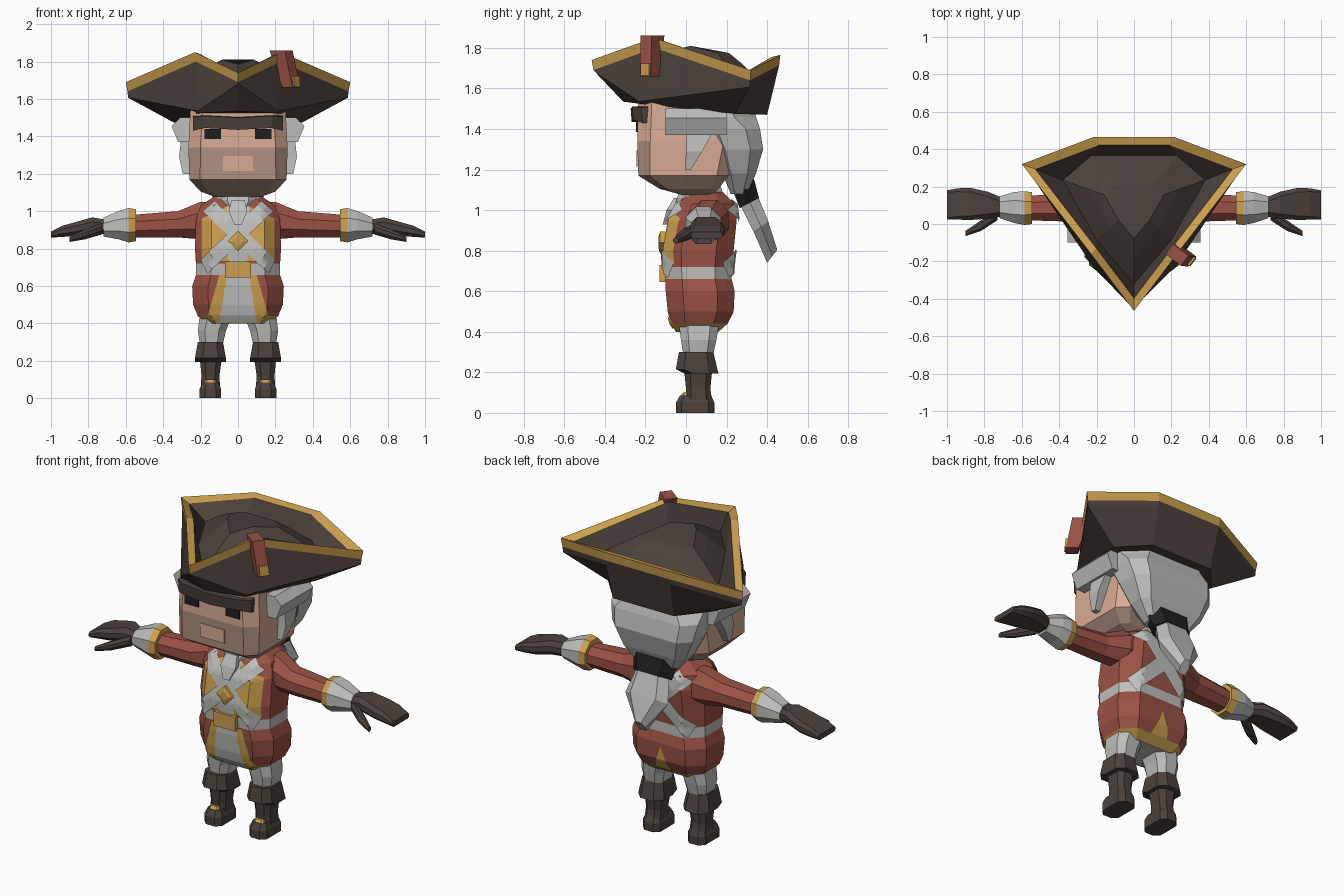
import bpy, bmesh, math
from mathutils import Vector
from mathutils.bvhtree import BVHTree

if "Cube" in bpy.data.objects:
    bpy.data.objects.remove(bpy.data.objects["Cube"])


def material(name, rgb):
    m = bpy.data.materials.new(name)
    m.diffuse_color = [((c / 255 + .055) / 1.055) ** 2.4 for c in rgb] + [1]
    m.use_nodes = True
    m.node_tree.nodes["Principled BSDF"].inputs["Base Color"].default_value = m.diffuse_color
    return m


RED = material("coat red", (155, 82, 69))
GOLD = material("gold", (204, 160, 78))
WHITE = material("off white", (190, 190, 188))
BROWN = material("dark brown", (76, 66, 60))
BLACK = material("black", (32, 32, 33))
SKIN = material("skin", (217, 172, 148))
STUBBLE = material("stubble", (178, 147, 130))


def finish(name, bm, mats):
    me = bpy.data.meshes.new(name)
    bm.to_mesh(me)
    bm.free()
    for m in mats:
        me.materials.append(m)
    ob = bpy.data.objects.new(name, me)
    bpy.context.collection.objects.link(ob)
    return ob


def loft(name, rings, mats, rule=None):
    """Skin a list of equal-sized point rings; rule(band, centre) gives the material index."""
    bm = bmesh.new()
    vs = [[bm.verts.new(p) for p in r] for r in rings]
    n = len(rings[0])
    for b in range(len(rings) - 1):
        for i in range(n):
            j = (i + 1) % n
            f = bm.faces.new((vs[b][i], vs[b][j], vs[b + 1][j], vs[b + 1][i]))
            f.material_index = rule(b, f.calc_center_median()) if rule else 0
    for b, r in ((-1, vs[0]), (len(rings) - 1, vs[-1])):
        f = bm.faces.new(r)
        f.material_index = rule(b, f.calc_center_median()) if rule else 0
    bmesh.ops.recalc_face_normals(bm, faces=bm.faces)
    return finish(name, bm, mats)


def cut_rect(a0, a1, b0, b1, k=.3):
    """Rectangle with cut corners, as eight 2D points."""
    c = min(a1 - a0, b1 - b0) * k
    return [(a0 + c, b0), (a1 - c, b0), (a1, b0 + c), (a1, b1 - c),
            (a1 - c, b1), (a0 + c, b1), (a0, b1 - c), (a0, b0 + c)]


def column(name, rows, mats, rule=None, k=.25):
    """Upright part from rows of (z, x0, x1, y0, y1)."""
    return loft(name, [[(x, y, z) for x, y in cut_rect(x0, x1, y0, y1, k)]
                       for z, x0, x1, y0, y1 in rows], mats, rule)


def limb(name, s, rows, mats, rule=None):
    """Sideways part from rows of (x, y, z, half depth, half height)."""
    return loft(name, [[(s * x, a, b) for a, b in cut_rect(y - hy, y + hy, z - hz, z + hz)]
                       for x, y, z, hy, hz in rows], mats, rule)


def box(name, x0, x1, y0, y1, z0, z1, mat):
    return loft(name, [[(x0, y0, z), (x1, y0, z), (x1, y1, z), (x0, y1, z)] for z in (z0, z1)], [mat])


# Coat body with waist belt and gold hem
rows = [(.40, .17, -.05, .16), (.44, .215, -.075, .205), (.50, .24, -.09, .235), (.60, .245, -.10, .24),
        (.66, .225, -.10, .225), (.72, .225, -.105, .225), (.80, .23, -.11, .235),
        (.95, .225, -.085, .25), (1.03, .20, -.04, .24), (1.09, .11, .01, .18)]
coat = column("coat", [(z, -h, h, a, b) for z, h, a, b in rows], [RED, GOLD, WHITE],
              lambda b, c: {-1: 2, 0: 1, 4: 2}.get(b, 0))
tree = BVHTree.FromPolygons([v.co for v in coat.data.vertices], [p.vertices for p in coat.data.polygons])


def patch(name, corners, mat, lift=.005, side=-1, n=14):
    """Thin cloth piece: a quad in x,z laid onto the coat's front or back."""
    bm = bmesh.new()
    a, b, c, d = [Vector(p) for p in corners]
    grid = []
    for i in range(n + 1):
        row = []
        for j in range(n + 1):
            p = a.lerp(b, i / n).lerp(d.lerp(c, i / n), j / n)
            hit = tree.ray_cast(Vector((p.x, side * 2, p.y)), Vector((0, -side, 0)))[0]
            row.append(bm.verts.new((p.x, (hit.y if hit else .05) + side * lift, p.y)))
        grid.append(row)
    for i in range(n):
        for j in range(n):
            f = bm.faces.new((grid[i][j], grid[i + 1][j], grid[i + 1][j + 1], grid[i][j + 1]))
            f.normal_update()
            if f.normal.y * side < 0:
                f.normal_flip()
    return finish(name, bm, [mat])


# Shirt and breeches front between the open coat edges
patch("shirt_front", [(-.05, .66), (.05, .66), (.06, 1.06), (-.06, 1.06)], WHITE, .009)
patch("breeches_front", [(-.10, .405), (.10, .405), (.06, .66), (-.06, .66)], WHITE, .007)
for s, side in ((1, "left"), (-1, "right")):
    patch(side + "_lapel", [(s * .045, .735), (s * .195, .735), (s * .195, .96), (s * .05, 1.03)], GOLD)
    patch(side + "_coat_edge", [(s * .10, .405), (s * .165, .43), (s * .10, .66), (s * .06, .66)], GOLD, .007)
    # Crossed straps, front and back
    for d, where, top in ((-1, "front", .125), (1, "back", .11)):
        patch(f"{side}_{where}_strap", [(s * top, 1.055), (s * .19, 1.0), (-s * .165, .665), (-s * .20, .74)],
              WHITE, .013 + .002 * s, d)
patch("coat_tail_vent", [(-.06, .43), (.06, .43), (.004, .58), (-.004, .58)], GOLD, .006, 1)

# Buckles
box("waist_buckle", -.07, .07, -.13, -.09, .645, .73, GOLD)
loft("strap_buckle", [[(-r, y, .84), (0, y, .84 - r), (r, y, .84), (0, y, .84 + r)]
                      for r, y in ((.055, -.10), (.055, -.128), (.03, -.135))], [GOLD])

# Neck scarf
column("neck_scarf", [(1.0, -.07, .07, -.06, .16), (1.06, -.115, .115, -.045, .19),
                      (1.12, -.10, .10, -.02, .17)], [WHITE])
loft("scarf_knot", [[(-w, y, z), (w, y, z), (w, y + .06, z), (-w, y + .06, z)]
                    for w, y, z in ((.02, -.115, .93), (.05, -.095, 1.0), (.035, -.06, 1.06))], [WHITE])

for s, side in ((1, "left"), (-1, "right")):
    # Sleeve, cuff and glove
    limb(side + "_sleeve", s, [(.10, .13, .96, .07, .085), (.20, .115, .95, .095, .10),
                               (.32, .09, .93, .078, .07), (.57, .085, .92, .065, .06)], [RED])
    limb(side + "_cuff", s, [(.545, .085, .925, .085, .085), (.585, .085, .925, .09, .092),
                             (.64, .088, .925, .083, .075), (.72, .09, .915, .058, .05)],
         [GOLD, WHITE], lambda b, c: 0 if b < 1 else 1)
    limb(side + "_glove", s, [(.70, .09, .915, .048, .038), (.78, .10, .925, .072, .042),
                              (.87, .107, .905, .085, .036), (.94, .107, .892, .084, .030),
                              (1.0, .102, .875, .078, .016)], [BROWN])
    limb(side + "_thumb", s, [(.73, .05, .905, .03, .03), (.82, -.01, .875, .028, .026),
                              (.90, -.05, .85, .014, .014)], [BROWN])

    # Breeches leg, boot and shoe buckle
    def leg(name, table, mat):
        column(f"{side}_{name}", [(z, min(s * a, s * b), max(s * a, s * b), c, d)
                                  for z, a, b, c, d in table], [mat])
    leg("breeches", [(.27, .085, .20, -.01, .13), (.36, .065, .215, -.025, .15),
                     (.48, .015, .20, -.04, .17)], WHITE)
    leg("boot_cuff", [(.195, .065, .23, -.01, .16), (.215, .065, .23, -.05, .155),
                      (.30, .08, .215, -.035, .135)], BROWN)
    leg("boot_shaft", [(.05, .095, .20, .0, .13), (.12, .10, .195, .0, .12),
                       (.22, .085, .205, -.01, .13)], BROWN)
    leg("boot_foot", [(0, .09, .205, -.05, .14), (.05, .09, .205, -.05, .14),
                      (.085, .105, .19, -.03, .125)], BROWN)
    leg("shoe_buckle", [(.075, .115, .18, -.034, .02), (.10, .12, .175, -.015, .02)], GOLD)

    # Eye, wig curl and hanging lock
    box(side + "_eye", *sorted((s * .09, s * .18)), -.246, -.20, 1.385, 1.44, BLACK)
    loft(side + "_wig_curl", [[(s * .24, -.10, z), (s * w, -.10, z), (s * w, .20, z), (s * .24, .20, z)]
                              for w, z in ((.32, 1.37), (.355, 1.455), (.31, 1.50))], [WHITE])
    loft(side + "_wig_lock", [[(s * .255, a, z), (s * w, a, z), (s * w, b, z), (s * .255, b, z)]
                              for w, a, b, z in ((.295, -.005, .025, 1.20), (.315, .0, .08, 1.29),
                                                 (.305, .0, .13, 1.38))], [WHITE])

# Head with stubbled jaw
column("head", [(1.075, -.12, .12, -.02, .13), (1.105, -.20, .20, -.13, .16), (1.17, -.26, .26, -.235, .21),
                (1.34, -.265, .265, -.24, .25), (1.54, -.255, .255, -.235, .28)], [SKIN, STUBBLE],
       lambda b, c: 1 if c.z < 1.165 or (c.z < 1.35 and c.y < -.1) else 0, .13)
box("mouth", -.08, .08, -.244, -.22, 1.215, 1.295, SKIN)
loft("brow", [[(x, -.15, z0), (x, y, z0), (x, y - .005, z1), (x, -.15, z1 + .01)]
              for x, y, z0, z1 in ((-.24, -.215, 1.43, 1.505), (-.18, -.26, 1.445, 1.51),
                                   (0, -.268, 1.435, 1.50), (.18, -.26, 1.445, 1.51),
                                   (.24, -.215, 1.43, 1.505))], [BROWN])

# Wig, ribbon and ponytail
column("wig", [(1.08, -.13, .13, .22, .30), (1.18, -.21, .21, .18, .345), (1.30, -.265, .265, .13, .38),
               (1.40, -.285, .285, .08, .365), (1.46, -.285, .285, -.09, .345),
               (1.56, -.27, .27, -.10, .32)], [WHITE])


def tail_ring(w, y0, z0, y1, z1):
    ym, zm = (y0 + y1) / 2, (z0 + z1) / 2
    return [(-w * .7, y0, z0), (w * .7, y0, z0), (w, ym, zm), (w * .6, y1, z1), (-w * .6, y1, z1), (-w, ym, zm)]


loft("ribbon", [tail_ring(.15, .23, 1.10, .335, 1.155), tail_ring(.125, .265, 1.01, .36, 1.06)], [BLACK])
loft("ponytail", [tail_ring(.105, .265, 1.03, .35, 1.08), tail_ring(.14, .335, .89, .405, .945),
                  tail_ring(.03, .40, .74, .45, .805)], [WHITE])


# Three-cornered hat: tip, side peak, corner and back point, mirrored into rings
def hat_ring(half):
    return half + [(-x, y, z) for x, y, z in reversed(half) if x > 0]


def scaled(half, k, dz):
    return [(x * k, .1 + (y - .1) * k, z + dz) for x, y, z in half]


rim = [(0, -.465, 1.74), (.23, -.16, 1.85), (.60, .32, 1.69), (.215, .465, 1.765)]
base = [(0, -.31, 1.535), (.215, -.235, 1.525), (.345, .24, 1.475), (.20, .40, 1.47)]
fold = scaled(rim, .985, -.05)
# Lower wall: the side creases run from the tip and corners down to the base
flare = [tuple(Vector(p).lerp(Vector(q), t)) for p, q, t in zip(fold, base, (.06, .96, 0, .12))]
flare[2] = (.588, .315, 1.607)
crown = [(0, -.32, 1.645), (.20, -.085, 1.67), (.38, .235, 1.635), (.23, .365, 1.635)]
loft("hat", [hat_ring(h) for h in (base, flare, fold, rim, scaled(rim, .88, -.01),
                                   crown, scaled(crown, .65, .09), scaled(crown, .42, .14))],
     [BROWN, GOLD], lambda b, c: 1 if b in (2, 3) else 0)

# Hat tab and button, folded over the brim's left side
out, along = Vector((.79, -.61, 0)), Vector((.61, .79, 0))


def tab_ring(c, z, t, w):
    c = Vector((c[0], c[1], z))
    return [c - out * t - along * w, c + out * t - along * w, c + out * t + along * w, c - out * t + along * w]


loft("hat_tab", [tab_ring((.285, -.18), 1.66, .034, .034), tab_ring((.23, -.165), 1.86, .052, .034)], [RED])
loft("hat_button", [tab_ring((x, -.192), z, .018, .026) for x, z in ((.305, 1.665), (.298, 1.722))], [GOLD])
